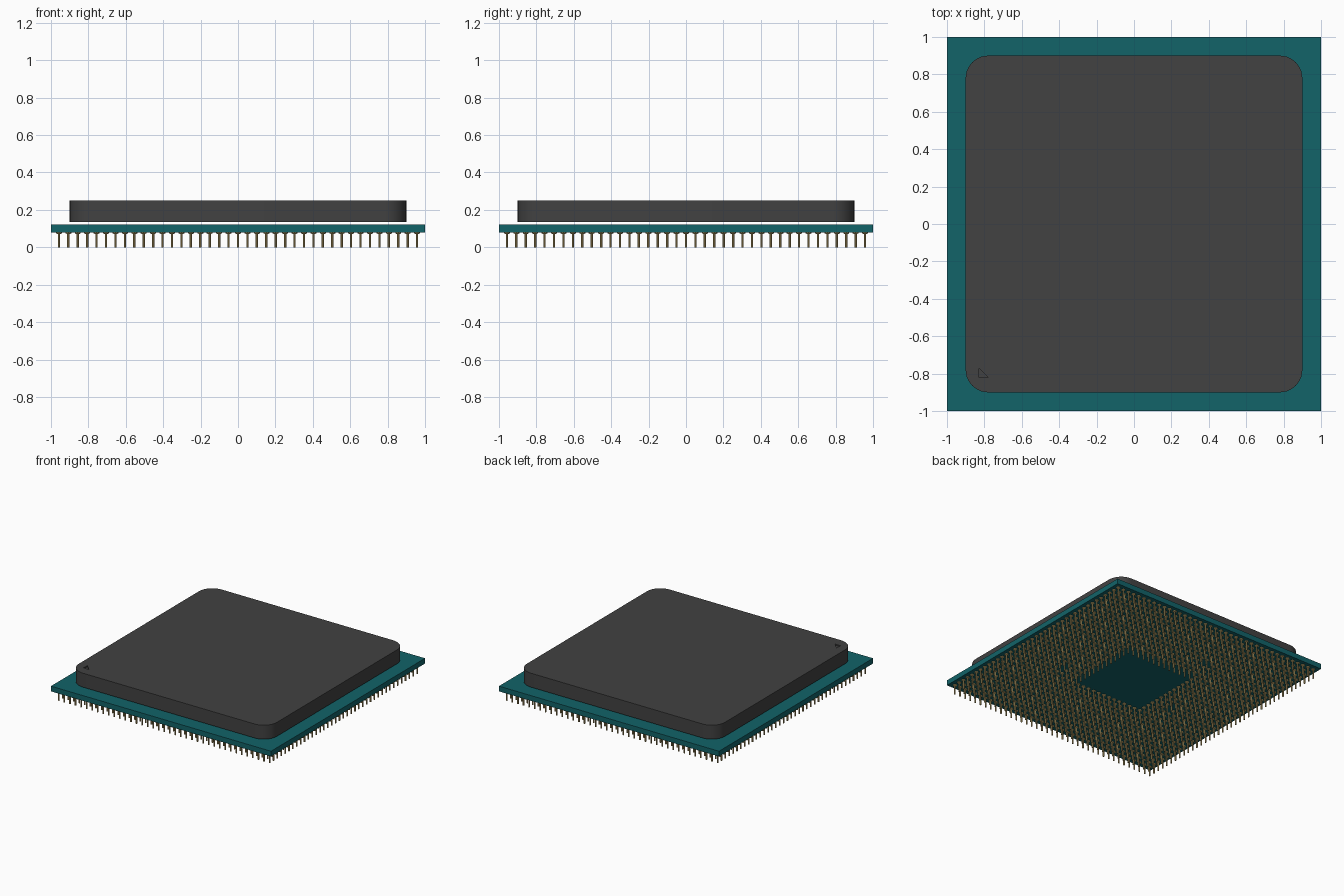
import bpy
import bmesh
from math import pi, cos, sin

cube = bpy.data.objects.get("Cube")
if cube:
    bpy.data.objects.remove(cube, do_unlink=True)


def material(name, colour):
    mat = bpy.data.materials.new(name)
    mat.use_nodes = True
    mat.diffuse_color = (*colour, 1)
    mat.node_tree.nodes["Principled BSDF"].inputs["Base Color"].default_value = (*colour, 1)
    return mat


def make_object(name, bm, mat):
    mesh = bpy.data.meshes.new(name)
    bmesh.ops.recalc_face_normals(bm, faces=bm.faces)
    bm.to_mesh(mesh)
    bm.free()
    mesh.materials.append(mat)
    obj = bpy.data.objects.new(name, mesh)
    bpy.context.collection.objects.link(obj)
    return obj


def prism(name, outline, z0, z1, mat):
    bm = bmesh.new()
    base = bm.faces.new([bm.verts.new((x, y, z0)) for x, y in outline])
    top = bmesh.ops.extrude_face_region(bm, geom=[base], use_keep_orig=True)["geom"]
    moved = [v for v in top if isinstance(v, bmesh.types.BMVert)]
    bmesh.ops.translate(bm, verts=moved, vec=(0, 0, z1 - z0))
    return make_object(name, bm, mat)


def rounded_square(half, radius, steps=10):
    points = []
    for corner, (sx, sy) in enumerate([(1, 1), (-1, 1), (-1, -1), (1, -1)]):
        for i in range(steps + 1):
            a = (corner + i / steps) * pi / 2
            points.append((sx * (half - radius) + radius * cos(a),
                           sy * (half - radius) + radius * sin(a)))
    return points


def smooth(obj):
    bpy.ops.object.select_all(action="DESELECT")
    obj.select_set(True)
    bpy.context.view_layer.objects.active = obj
    bpy.ops.object.shade_smooth_by_angle()


teal = material("board teal", (0.006, 0.125, 0.14))
grey = material("lid dark grey", (0.054, 0.054, 0.054))
gold = material("pin gold", (0.48, 0.36, 0.14))

# Circuit board
prism("circuit_board", [(-1, -1), (1, -1), (1, 1), (-1, 1)], 0.08, 0.123, teal)

# Heat spreader lid with a small recessed corner marker
lid = prism("heat_spreader", rounded_square(0.9, 0.12), 0.135, 0.25, grey)
triangle = [(-0.83, -0.82), (-0.78, -0.82), (-0.83, -0.77)]
cutter = prism("marker_cutter", triangle, 0.24, 0.3, grey)
cutter.hide_render = True
cut = lid.modifiers.new("corner_marker", "BOOLEAN")
cut.operation = "DIFFERENCE"
cut.object = cutter
cut.solver = "EXACT"
bpy.context.view_layer.objects.active = lid
bpy.ops.object.modifier_apply(modifier=cut.name)
bpy.data.objects.remove(cutter, do_unlink=True)
smooth(lid)

# Pin grid, with an empty centre and three small key gaps
PITCH, HALF, HOLE, SIDES = 0.0504, 19, 6, 8
PROFILE = [(0.006, 0), (0.006, 0.07), (0.016, 0.075), (0.016, 0.081)]
gaps = {(10, -4), (10, -5), (-5, 10), (-6, 10), (-10, -3), (-10, -4)}


def add_pin(bm, x, y):
    rings = [[bm.verts.new((x + r * cos(2 * pi * i / SIDES),
                            y + r * sin(2 * pi * i / SIDES), z))
              for i in range(SIDES)] for r, z in PROFILE]
    bm.faces.new(rings[0][::-1])
    bm.faces.new(rings[-1])
    for low, high in zip(rings, rings[1:]):
        for i in range(SIDES):
            j = (i + 1) % SIDES
            bm.faces.new((low[i], low[j], high[j], high[i]))


bm = bmesh.new()
for i in range(-HALF, HALF + 1):
    for j in range(-HALF, HALF + 1):
        if max(abs(i), abs(j)) > HOLE and (i, j) not in gaps:
            add_pin(bm, i * PITCH, j * PITCH)
smooth(make_object("contact_pins", bm, gold))
